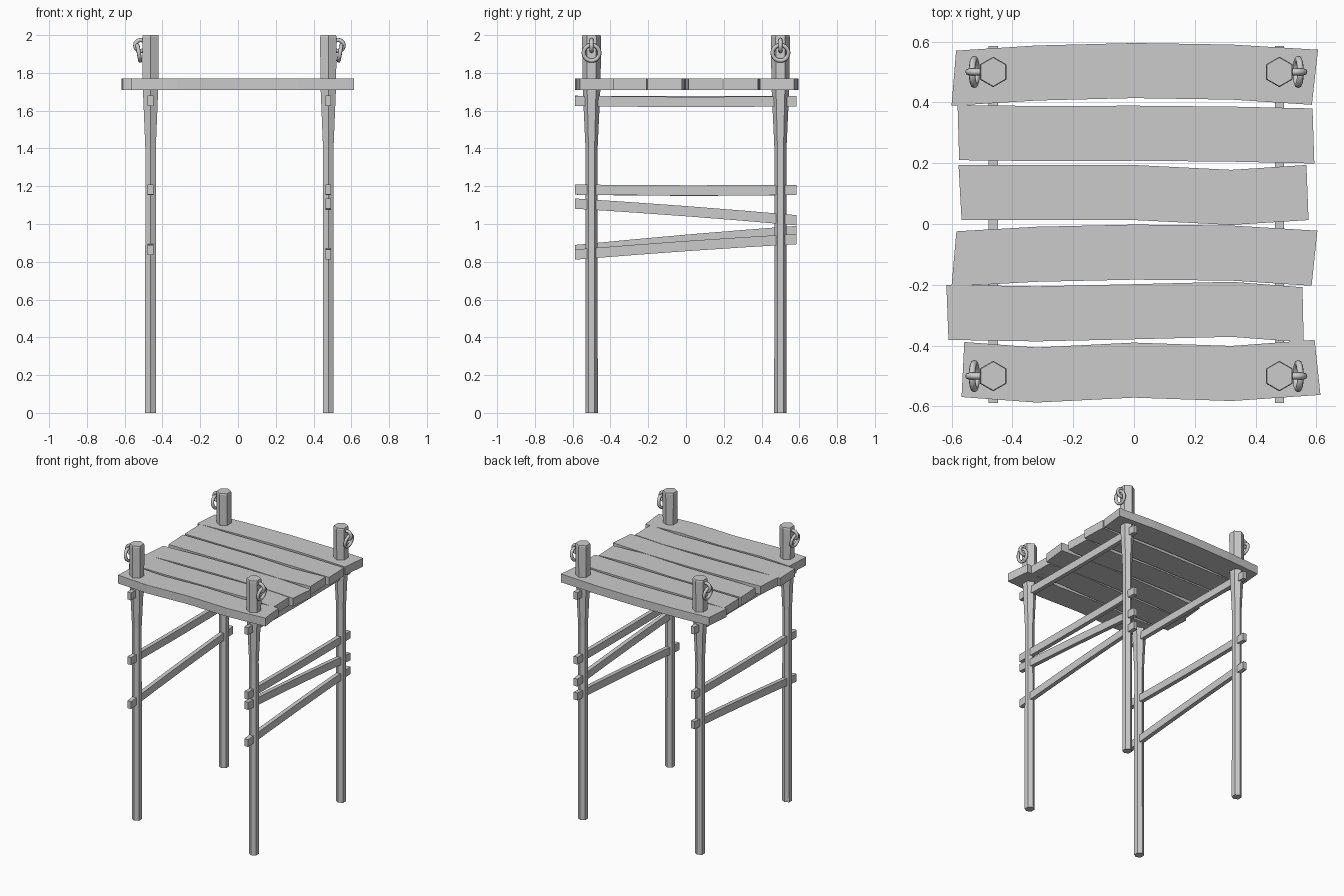
import bpy, bmesh
from math import cos, sin, pi, radians

if "Cube" in bpy.data.objects:
    bpy.data.objects.remove(bpy.data.objects["Cube"])

grey = bpy.data.materials.new("plain grey")
grey.use_nodes = True
COLOUR = (0.6, 0.6, 0.6, 1)
grey.diffuse_color = COLOUR
grey.node_tree.nodes["Principled BSDF"].inputs["Base Color"].default_value = COLOUR


def finish(bm, name):
    bmesh.ops.recalc_face_normals(bm, faces=bm.faces)
    mesh = bpy.data.meshes.new(name)
    bm.to_mesh(mesh)
    bm.free()
    mesh.materials.append(grey)
    obj = bpy.data.objects.new(name, mesh)
    bpy.context.collection.objects.link(obj)
    return obj


def loft(name, sections):
    """Join matching cross-sections into a closed solid."""
    bm = bmesh.new()
    loops = [[bm.verts.new(p) for p in s] for s in sections]
    n = len(loops[0])
    for a, b in zip(loops, loops[1:]):
        for i in range(n):
            j = (i + 1) % n
            bm.faces.new((a[i], a[j], b[j], b[i]))
    bm.faces.new(loops[0])
    bm.faces.new(loops[-1])
    return finish(bm, name)


def ring(name, location, major, minor, rotation):
    bpy.ops.mesh.primitive_torus_add(location=location, rotation=rotation, major_radius=major,
                                     minor_radius=minor, major_segments=20, minor_segments=8)
    obj = bpy.context.object
    obj.name = name
    obj.data.materials.append(grey)
    bpy.ops.object.shade_smooth_by_angle(angle=radians(50))


# Deck planks: x of the four corners (back left, front left, back right, front right),
# then the back edge y at five stations along the length
PLANKS = [
    ((-.585, -.60, .605, .585), (.57, .587, .595, .59, .573)),
    ((-.58, -.575, .587, .593), (.391, .388, .389, .386, .38)),
    ((-.577, -.567, .567, .574), (.194, .194, .194, .178, .194)),
    ((-.584, -.60, .603, .584), (-.024, -.009, -.002, -.005, -.022)),
    ((-.617, -.61, .554, .558), (-.2, -.205, -.198, -.19, -.208)),
    ((-.558, -.567, .594, .613), (-.388, -.406, -.39, -.401, -.381)),
]
WIDTH, DECK_BOTTOM, DECK_TOP = .181, 1.71, 1.77
for k, ((bl, fl, br, fr), edge) in enumerate(PLANKS):
    sections = []
    for xb, xf, y in zip((bl, -.32, 0, .32, br), (fl, -.32, 0, .32, fr), edge):
        sections.append([(xb, y, DECK_TOP), (xf, y - WIDTH, DECK_TOP),
                         (xf, y - WIDTH, DECK_BOTTOM), (xb, y, DECK_BOTTOM)])
    loft(f"deck_plank_{k + 1}", sections)

# Side rails: height at front and back, and sag in the middle
RAILS = {
    "right": (-.463, [(1.652, 1.65, .0), (1.182, 1.18, -.005), (.862, .963, .004)]),
    "left": (.478, [(1.652, 1.65, -.005), (1.182, 1.18, -.003),
                    (1.108, 1.02, .004), (.838, .92, .004)]),
}
for side, (x, rails) in RAILS.items():
    for k, (front, back, sag) in enumerate(rails):
        sections = []
        for t in (0, .25, .5, .75, 1):
            y = -.588 + 1.173 * t
            z = front + (back - front) * t + sag * sin(pi * t)
            sections.append([(x + a * .015, y, z + b * .027)
                             for a, b in ((-1, -1), (1, -1), (1, 1), (-1, 1))])
        loft(f"{side}_rail_{k + 1}", sections)

# Six-sided posts, each with a staple and a hanging ring on the outside
POST = [(0, .033), (1.4, .032), (1.74, .048), (1.99, .05), (2, .047)]
for side, x, out in (("right", -.463, -1), ("left", .478, 1)):
    for end, y in (("front", -.5), ("back", .5)):
        name = f"{end}_{side}"
        loft(f"{name}_post", [[(x + r * sin(i * pi / 3), y + r * cos(i * pi / 3), z)
                               for i in range(6)] for z, r in POST])
        ring(f"{name}_staple", (x + out * .052, y, 1.945), .029, .011, (pi / 2, 0, 0))
        ring(f"{name}_ring", (x + out * .062, y, 1.906), .042, .011,
             (0, pi / 2 + out * radians(10), 0))
